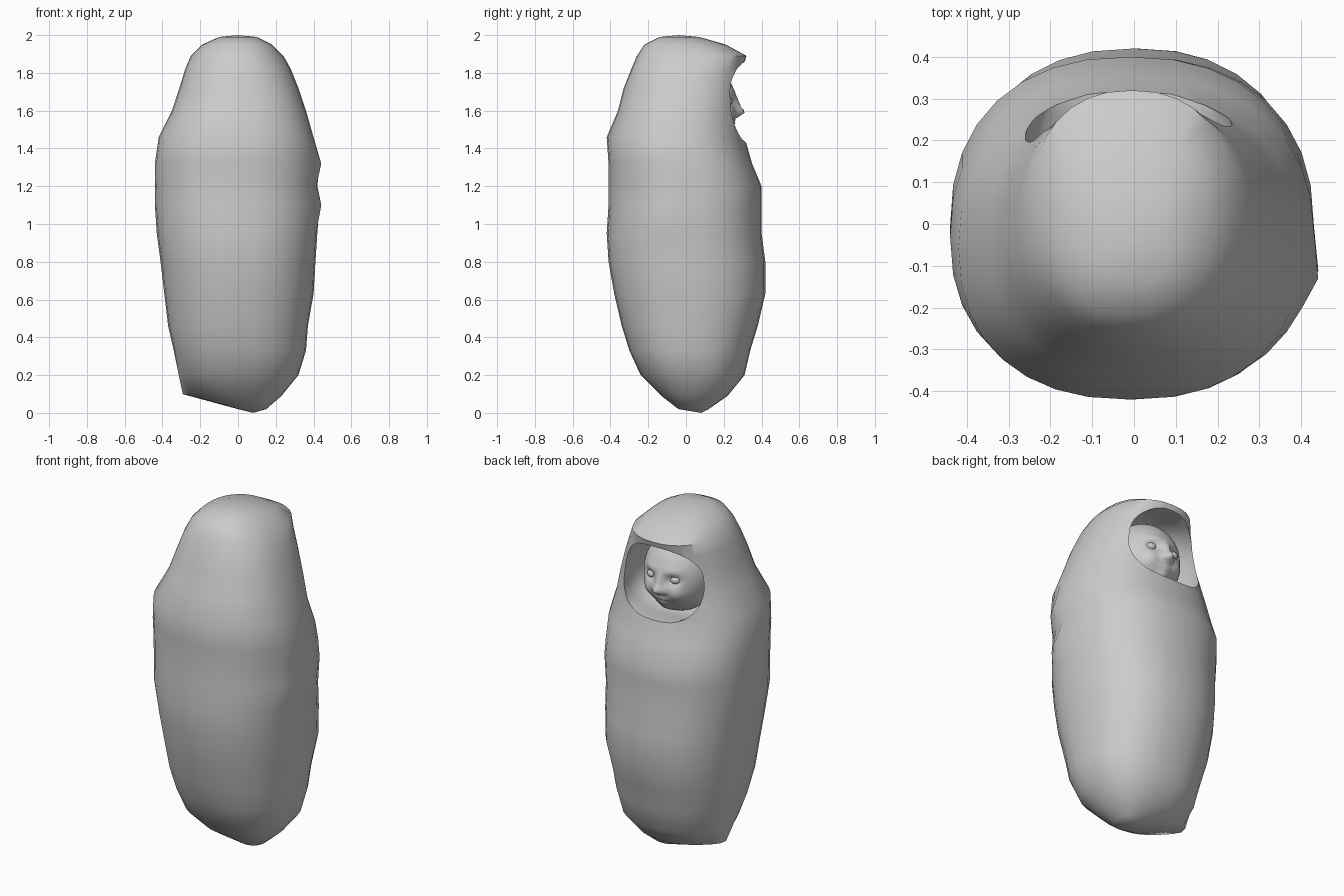
import bpy, bmesh, math
from mathutils import Vector

old = bpy.data.objects.get("Cube")
if old:
    bpy.data.objects.remove(old, do_unlink=True)

grey = bpy.data.materials.new("plain grey")
grey.use_nodes = True
GREY = (0.6, 0.6, 0.6, 1)
grey.diffuse_color = GREY
grey.node_tree.nodes["Principled BSDF"].inputs["Base Color"].default_value = GREY


def make_object(name, bm):
    bmesh.ops.recalc_face_normals(bm, faces=bm.faces)
    mesh = bpy.data.meshes.new(name)
    bm.to_mesh(mesh)
    bm.free()
    mesh.materials.append(grey)
    obj = bpy.data.objects.new(name, mesh)
    bpy.context.collection.objects.link(obj)
    return obj


def activate(obj):
    bpy.ops.object.select_all(action="DESELECT")
    obj.select_set(True)
    bpy.context.view_layer.objects.active = obj


def smooth(obj, degrees):
    activate(obj)
    bpy.ops.object.shade_smooth_by_angle(angle=math.radians(degrees))


def superellipse(angle, power):
    c, s = math.cos(angle), math.sin(angle)
    return (math.copysign(abs(c) ** (2 / power), c),
            math.copysign(abs(s) ** (2 / power), s))


def bridge_rings(bm, rings):
    for a, b in zip(rings, rings[1:]):
        n = len(a)
        for i in range(n):
            j = (i + 1) % n
            bm.faces.new((a[i], a[j], b[j], b[i]))


# Wrapped blanket: height, left, right, front, back of each ring, in hundredths
SECTIONS = [
    (2, 0, 15, -4, 12), (9, -21, 23, -13, 22), (20, -30, 32, -24, 31),
    (33, -34, 36, -30, 34), (46, -37, 37, -34, 38), (63, -39, 40, -38, 42),
    (80, -41, 41, -41, 42), (95, -43, 42, -42, 40), (110, -44, 43, -41, 40),
    (120, -44, 42, -41, 40), (132, -44, 43, -41, 35), (146, -42, 40, -42, 31),
    (160, -35, 36, -36, 30), (172, -31, 32, -33, 30), (182, -28, 28, -29, 30),
    (189, -25, 24, -26, 32), (195, -19, 18, -22, 21), (199, -10, 10, -14, 7),
]
SEGMENTS = 32
bm = bmesh.new()
rings = []
for row in SECTIONS:
    z, x0, x1, y0, y1 = (v / 100 for v in row)
    ring = []
    for i in range(SEGMENTS):
        c, s = superellipse(math.tau * i / SEGMENTS, 2.3)
        # the cloth is widest a little forward of its middle
        ring.append(bm.verts.new(((x0 + x1) / 2 + c * (x1 - x0) / 2,
                                  (y0 + y1) / 2 + s * (y1 - y0) / 2, z)))
    rings.append(ring)
bridge_rings(bm, rings)
for ring, tip in ((rings[0], (0.08, 0.08, 0)), (rings[-1], (0, -0.04, 2))):
    end = bm.verts.new(tip)
    for i in range(SEGMENTS):
        bm.faces.new((ring[i], ring[(i + 1) % SEGMENTS], end))

# Tucked corner and side creases pulled out of the cloth
for centre, pull, radius in (((-0.22, 0.06, 0.11), (-0.09, 0, 0.01), 0.09),
                             ((0.42, -0.12, 1.1), (0.02, -0.01, 0), 0.06),
                             ((0.42, -0.12, 1.3), (0.02, -0.01, 0), 0.06)):
    for v in bm.verts:
        d = (v.co - Vector(centre)).length / radius
        v.co += Vector(pull) * math.exp(-d * d)
blanket = make_object("wrapped_blanket", bm)

# Face opening cut into the hood, widening inside
bm = bmesh.new()
rings = []
for y, grow in ((0.0, 0.9), (0.1, 1.08), (0.2, 1.06), (0.27, 1.0), (0.6, 1.0)):
    ring = []
    for i in range(40):
        c, s = superellipse(math.tau * i / 40, 2.6)
        width = 0.235 - 0.025 * s
        ring.append(bm.verts.new((-0.01 + c * width * grow, y, 1.645 + s * 0.215 * grow)))
    rings.append(ring)
bridge_rings(bm, rings)
bm.faces.new(rings[0])
bm.faces.new(rings[-1])
cutter = make_object("opening_cutter", bm)
cutter.hide_render = True
cut = blanket.modifiers.new("face opening", "BOOLEAN")
cut.operation = "DIFFERENCE"
cut.solver = "EXACT"
cut.object = cutter
activate(blanket)
bpy.ops.object.modifier_apply(modifier=cut.name)
bpy.data.objects.remove(cutter, do_unlink=True)
smooth(blanket, 50)

# Baby head with softly sculpted features: x, z, spread x, spread z, push
FEATURES = [
    (0, 1.59, 0.03, 0.025, 0.045), (0, 1.635, 0.018, 0.04, 0.02),
    (0, 1.535, 0.045, 0.011, 0.022), (0, 1.505, 0.035, 0.011, 0.02),
    (0, 1.46, 0.045, 0.03, 0.03),
]
for side in (-1, 1):
    FEATURES += [(side * 0.075, 1.65, 0.035, 0.025, -0.03),
                 (side * 0.1, 1.56, 0.05, 0.045, 0.025),
                 (side * 0.028, 1.583, 0.014, 0.014, 0.012),
                 (side * 0.07, 1.7, 0.05, 0.02, 0.008)]
HEAD = Vector((-0.01, 0.05, 1.635))
bm = bmesh.new()
bmesh.ops.create_icosphere(bm, subdivisions=5, radius=1)
for v in bm.verts:
    front = max(0, v.co.y)
    v.co = HEAD + Vector((v.co.x * 0.2, v.co.y * 0.215, v.co.z * 0.23))
    for x, z, wide, tall, push in FEATURES:
        dx, dz = (v.co.x - HEAD.x - x) / wide, (v.co.z - z) / tall
        v.co.y += front * push * math.exp(-dx * dx - dz * dz)
smooth(make_object("baby_head", bm), 80)

# Eyes
for side, label in ((1, "left"), (-1, "right")):
    bm = bmesh.new()
    bmesh.ops.create_uvsphere(bm, u_segments=20, v_segments=12, radius=0.03)
    for v in bm.verts:
        v.co = Vector((v.co.x, v.co.y, v.co.z * 0.8)) + HEAD + Vector((side * 0.075, 0.166, 0.015))
    smooth(make_object(label + "_eye", bm), 80)
